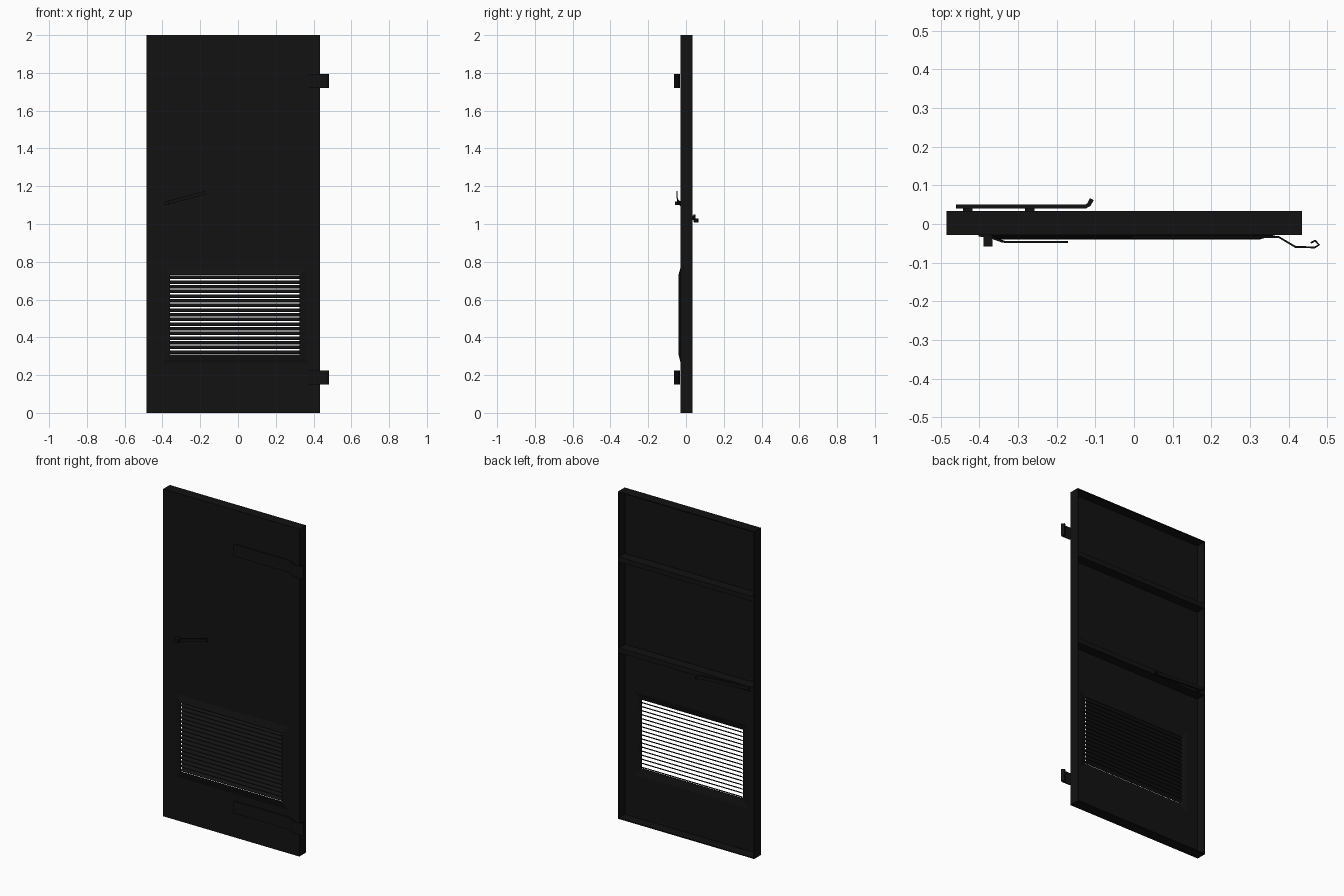
import bpy, bmesh, math
from mathutils import Matrix, Vector

if "Cube" in bpy.data.objects:
    bpy.data.objects.remove(bpy.data.objects["Cube"])

black = bpy.data.materials.new("black_paint")
black.diffuse_color = (0.006, 0.006, 0.006, 1)
black.use_nodes = True
black.node_tree.nodes["Principled BSDF"].inputs["Base Color"].default_value = black.diffuse_color


def finish(bm, name):
    bmesh.ops.recalc_face_normals(bm, faces=bm.faces)
    me = bpy.data.meshes.new(name)
    bm.to_mesh(me)
    bm.free()
    ob = bpy.data.objects.new(name, me)
    me.materials.append(black)
    bpy.context.collection.objects.link(ob)
    return ob


def prism(name, pts, a, b, place):
    """Extrude a 2D outline from a to b; place(u, v, w) gives xyz."""
    bm = bmesh.new()
    lo = [bm.verts.new(place(u, v, a)) for u, v in pts]
    hi = [bm.verts.new(place(u, v, b)) for u, v in pts]
    bm.faces.new(lo)
    bm.faces.new(hi)
    n = len(pts)
    for i in range(n):
        j = (i + 1) % n
        bm.faces.new((lo[i], lo[j], hi[j], hi[i]))
    return finish(bm, name)


def box(name, x0, x1, y0, y1, z0, z1):
    return prism(name, [(x0, y0), (x1, y0), (x1, y1), (x0, y1)], z0, z1,
                 lambda u, v, w: (u, v, w))


def strip(name, path, t, z0, z1):
    """Bent flat bar: a path in x-y given thickness t, extruded in z."""
    p = [Vector(q) for q in path]
    side = []
    for i in range(len(p)):
        d = (p[min(i + 1, len(p) - 1)] - p[max(i - 1, 0)]).normalized()
        side.append(Vector((-d.y, d.x)) * t / 2)
    bm = bmesh.new()
    rings = []
    for q, s in zip(p, side):
        rings.append([bm.verts.new((c.x, c.y, z)) for c, z in
                      ((q + s, z0), (q - s, z0), (q - s, z1), (q + s, z1))])
    for r, s in zip(rings, rings[1:]):
        for k in range(4):
            m = (k + 1) % 4
            bm.faces.new((r[k], r[m], s[m], s[k]))
    bm.faces.new(rings[0])
    bm.faces.new(rings[-1])
    return finish(bm, name)


def tilt(ob, pivot, angle):
    m = Matrix.Translation(pivot) @ Matrix.Rotation(angle, 4, 'Y') @ Matrix.Translation(-Vector(pivot))
    ob.data.transform(m)


# Door pan: front sheet, raised louver bezel, folded rim open at the back
X0, X1, FY, BY = -0.485, 0.435, -0.029, 0.034
outer = (X0, X1, 0, 2)
inner = (X0 + .006, X1 - .006, .006, 1.994)
bezel_out = (-0.40, 0.365, 0.265, 0.77)
bezel_in = (-0.36, 0.325, 0.31, 0.73)
loops = [(outer, FY), (bezel_out, FY), (bezel_in, -0.040), (bezel_in, -0.036),
         (bezel_out, -0.025), (inner, -0.025), (inner, BY), (outer, BY)]
bm = bmesh.new()
rings = [[bm.verts.new(c) for c in ((a, y, c0), (b, y, c0), (b, y, c1), (a, y, c1))]
         for (a, b, c0, c1), y in loops]
for i, r in enumerate(rings):
    s = rings[(i + 1) % len(rings)]
    for k in range(4):
        m = (k + 1) % 4
        bm.faces.new((r[k], r[m], s[m], s[k]))
finish(bm, "door_pan")

# Horizontal stiffeners across the back
for i, z in enumerate((1.57, 1.015)):
    box(f"stiffener_{i}", X0 + .006, X1 - .006, -0.025, BY - .001, z, z + .03)

# Louver slats sloping down towards the front
N = 17
pitch = 0.42 / N
for i in range(N):
    z = 0.31 + pitch * i + 0.003
    prism(f"louver_slat_{i}",
          [(-0.038, z), (-0.018, z + .0165), (-0.018, z + .0185), (-0.038, z + .002)],
          -0.362, 0.327, lambda u, v, w: (w, u, v))

# Strap hinges with a cranked, curled end
for i, z in enumerate((0.15, 1.72)):
    strip(f"strap_hinge_{i}",
          [(-0.005, -.034), (0.375, -.034), (0.418, -.0595), (0.468, -.0605),
           (0.479, -.054), (0.469, -.043), (0.457, -.049)], 0.005, z, z + .075)

# Front lever handle
box("front_handle_boss", -0.39, -0.366, -0.058, -0.028, 1.10, 1.12)
lever = strip("front_handle_lever",
              [(-0.40, -.030), (-0.375, -.032), (-0.335, -.046), (-0.165, -.047)],
              0.005, 1.10, 1.118)
tilt(lever, (-0.385, -0.04, 1.105), -math.radians(15))

# Rear latch lever with a hooked grip
latch = strip("rear_latch_lever",
              [(-0.46, .045), (-0.125, .045), (-0.116, .050), (-0.109, .064)],
              0.010, 1.030, 1.050)
tilt(latch, (-0.46, 0.045, 1.04), math.radians(3.5))
for i, x in enumerate((-0.43, -0.27)):
    box(f"latch_spacer_{i}", x - .012, x + .012, 0.030, 0.042, 1.02, 1.044)
